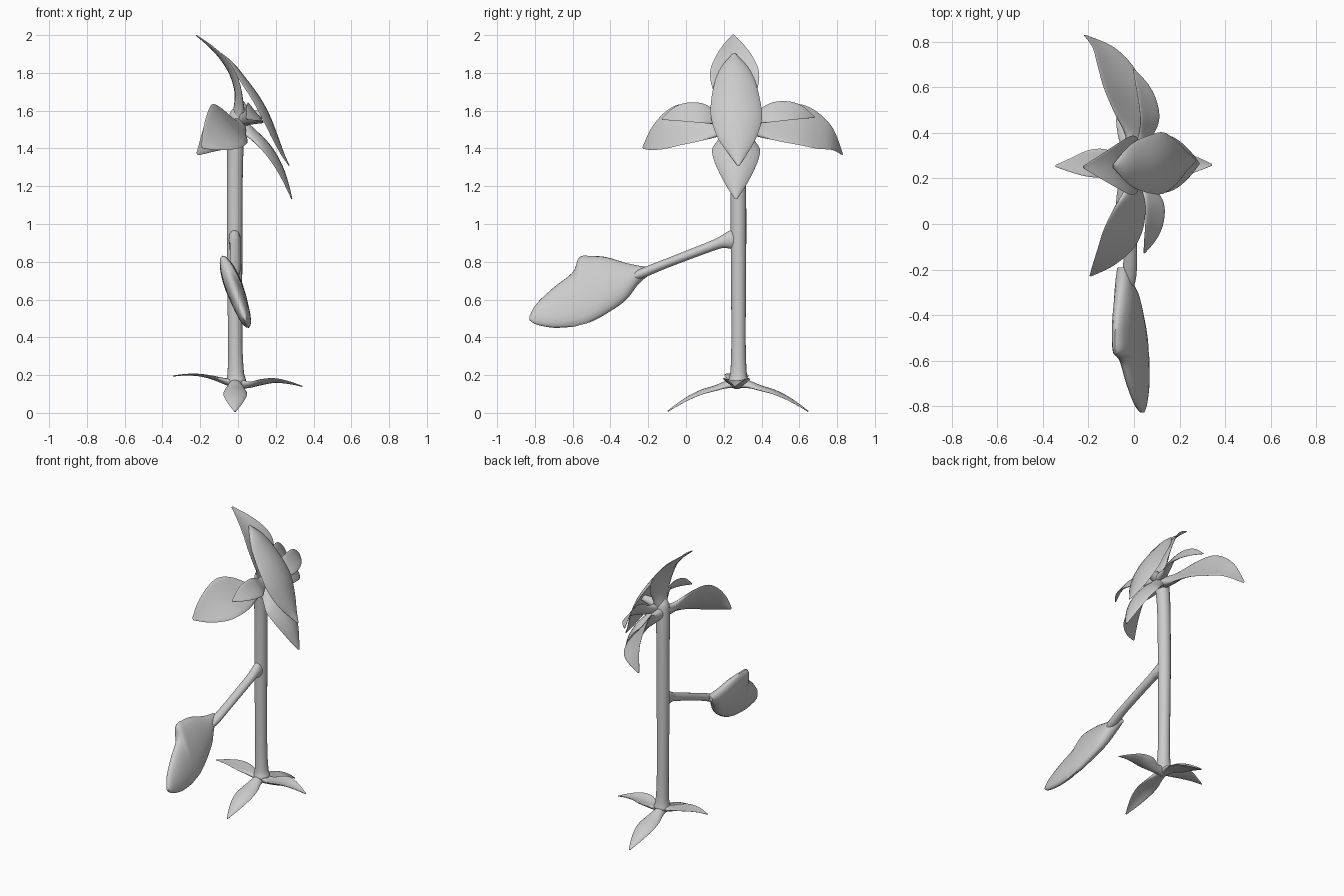
import bpy, bmesh, math
from mathutils import Vector

mat = bpy.data.materials.new("plain grey")
mat.diffuse_color = (0.6, 0.6, 0.6, 1)


def spline(stations, steps):
    """Catmull-Rom through (x, y, z, half width, half thickness) stations."""
    s = [stations[0]] + list(stations) + [stations[-1]]
    out = []
    for i in range(1, len(s) - 2):
        for k in range(steps):
            t = k / steps
            out.append([0.5 * (2 * b + (c - a) * t + (2 * a - 5 * b + 4 * c - d) * t * t
                               + (3 * b - a - 3 * c + d) * t ** 3)
                        for a, b, c, d in zip(*s[i - 1:i + 3])])
    return out + [list(stations[-1])]


def loft(name, stations, across, cup=0.0, steps=5, sides=20):
    """Sweep an ellipse along the stations; cup bends its edges off the spine."""
    rows = spline(stations, steps)
    pts = [Vector(r[:3]) for r in rows]
    w_dir = Vector(across).normalized()
    bm = bmesh.new()
    rings = []
    for i, r in enumerate(rows):
        tangent = pts[min(i + 1, len(pts) - 1)] - pts[max(i - 1, 0)]
        n = tangent.cross(w_dir).normalized()
        w, th = max(r[3], 0.002), max(r[4], 0.002)
        ring = []
        for k in range(sides):
            a = 2 * math.pi * k / sides
            u, v = math.cos(a), math.sin(a)
            ring.append(bm.verts.new(pts[i] + w_dir * w * u + n * (th * v + cup * w * u * u)))
        rings.append(ring)
    for a, b in zip(rings, rings[1:]):
        for k in range(sides):
            j = (k + 1) % sides
            bm.faces.new((a[k], a[j], b[j], b[k]))
    bm.faces.new(rings[0])
    bm.faces.new(rings[-1])
    bmesh.ops.recalc_face_normals(bm, faces=bm.faces)
    me = bpy.data.meshes.new(name)
    bm.to_mesh(me)
    bm.free()
    me.materials.append(mat)
    ob = bpy.data.objects.new(name, me)
    bpy.context.collection.objects.link(ob)
    bpy.context.view_layer.objects.active = ob
    ob.select_set(True)
    bpy.ops.object.shade_smooth_by_angle(angle=math.radians(60))
    ob.select_set(False)
    return ob


# Stem, flaring a little at the foot
loft("stem", [(-0.01, 0.275, 0.135, 0.02, 0.02), (-0.01, 0.276, 0.165, 0.052, 0.052),
              (-0.012, 0.278, 0.22, 0.043, 0.043),
              (-0.015, 0.278, 0.4, 0.038, 0.038), (-0.018, 0.278, 0.9, 0.041, 0.041),
              (-0.016, 0.276, 1.3, 0.042, 0.042), (-0.01, 0.27, 1.48, 0.045, 0.045),
              (0.0, 0.265, 1.58, 0.045, 0.045), (0.0, 0.265, 1.63, 0.01, 0.01)], (0, 1, 0))

# Side branch running into its broad notched leaf
loft("branch", [(-0.018, 0.27, 0.925, 0.03, 0.05), (-0.018, 0.235, 0.915, 0.032, 0.048),
                (-0.016, 0.195, 0.905, 0.03, 0.034),
                (-0.015, 0.14, 0.885, 0.029, 0.027), (-0.015, -0.1, 0.793, 0.029, 0.024),
                (-0.02, -0.23, 0.74, 0.03, 0.025), (-0.025, -0.3, 0.71, 0.015, 0.015)], (1, 0, 0))
edges = [(-0.19, 0.735, 0.77), (-0.25, 0.685, 0.778), (-0.32, 0.595, 0.795), (-0.42, 0.525, 0.825),
         (-0.5, 0.482, 0.832), (-0.565, 0.463, 0.825), (-0.6, 0.455, 0.745),
         (-0.7, 0.45, 0.665), (-0.79, 0.467, 0.58), (-0.828, 0.49, 0.515)]
depth = [0.022, 0.036, 0.045, 0.048, 0.047, 0.044, 0.041, 0.035, 0.022, 0.008]
leaf = []
for (y, lo, hi), d in zip(edges, depth):
    z = (lo + hi) / 2
    leaf.append((-0.012 + (0.64 - z) * 0.35, y, z, (hi - lo) / 2 * 1.06, d))
loft("stem_leaf", leaf, (-0.35, 0, 0.94))

# Four leaves around the foot
for name, sign in (("front", -1), ("back", 1)):
    loft("foot_leaf_" + name,
         [(-0.015, 0.275 + sign * d, z, w, t) for d, z, w, t in
          ((0, 0.16, 0.03, 0.03), (0.06, 0.15, 0.04, 0.02), (0.12, 0.133, 0.056, 0.013),
           (0.19, 0.115, 0.063, 0.009),
           (0.26, 0.083, 0.052, 0.007), (0.32, 0.045, 0.03, 0.005), (0.372, 0.008, 0.004, 0.003))],
         (sign, 0, 0), cup=0.25)
loft("foot_leaf_left", [(0, 0.27, 0.155, 0.035, 0.03), (-0.06, 0.27, 0.165, 0.038, 0.018),
     (-0.14, 0.268, 0.188, 0.062, 0.01), (-0.21, 0.265, 0.2, 0.056, 0.006),
     (-0.28, 0.258, 0.202, 0.03, 0.004), (-0.345, 0.255, 0.195, 0.004, 0.003)], (0, 1, 0), cup=-0.1)
loft("foot_leaf_right", [(0, 0.27, 0.155, 0.035, 0.03), (0.06, 0.27, 0.148, 0.042, 0.016),
     (0.13, 0.268, 0.158, 0.07, 0.01), (0.2, 0.265, 0.165, 0.06, 0.006),
     (0.28, 0.262, 0.155, 0.03, 0.004), (0.342, 0.26, 0.14, 0.004, 0.003)], (0, 1, 0), cup=0.3)

# Flower: upright, hanging and front petals
loft("upper_petal", [(0, 0.265, 1.54, 0.04, 0.04), (0.005, 0.262, 1.62, 0.07, 0.028),
     (-0.005, 0.26, 1.7, 0.115, 0.014), (-0.035, 0.257, 1.79, 0.13, 0.009),
     (-0.085, 0.255, 1.87, 0.1, 0.007), (-0.15, 0.252, 1.94, 0.055, 0.005),
     (-0.222, 0.25, 2.0, 0.006, 0.003)], (0, 1, 0), cup=-0.2)
loft("lower_petal", [(0, 0.265, 1.53, 0.04, 0.04), (0.07, 0.265, 1.485, 0.08, 0.026),
     (0.145, 0.265, 1.43, 0.125, 0.013), (0.2, 0.265, 1.36, 0.118, 0.009),
     (0.24, 0.265, 1.28, 0.088, 0.007), (0.267, 0.265, 1.2, 0.048, 0.005),
     (0.285, 0.265, 1.132, 0.006, 0.003)], (0, 1, 0), cup=-0.32)
loft("front_petal", [(-0.09, 0.255, 1.903, 0.008, 0.003), (-0.03, 0.257, 1.85, 0.065, 0.006),
     (0.03, 0.26, 1.775, 0.105, 0.008), (0.105, 0.263, 1.67, 0.13, 0.01),
     (0.16, 0.268, 1.57, 0.134, 0.01), (0.205, 0.27, 1.46, 0.1, 0.008),
     (0.24, 0.275, 1.37, 0.045, 0.006), (0.27, 0.278, 1.31, 0.006, 0.003)], (0, 1, 0), cup=-0.25)
loft("front_petal_stalk", [(0, 0.265, 1.55, 0.045, 0.045), (0.07, 0.265, 1.57, 0.032, 0.03),
     (0.15, 0.265, 1.585, 0.025, 0.02)], (0, 1, 0))

# Flower: broad outer and narrow inner petals on each side
for name, sign, stretch, tip in (("front", -1, 1.0, 1.405), ("back", 1, 1.13, 1.37)):
    outer = [(0, 0, 1.53, 0.04, 0.04), (0, 0.1, 1.505, 0.055, 0.026),
             (-0.028, 0.2, 1.518, 0.112, 0.014), (-0.058, 0.29, 1.518, 0.138, 0.01),
             (-0.09, 0.37, 1.49, 0.125, 0.008), (-0.14, 0.445, 1.447, 0.075, 0.006),
             (-0.19 * stretch, 0.495, tip, 0.008, 0.003)]
    loft("outer_side_petal_" + name,
         [(x, 0.268 + sign * d * stretch, z, w, t) for x, d, z, w, t in outer],
         (-0.62, 0, 0.78), cup=0.1 * sign)
    inner = [(0.02, 0, 1.55, 0.035, 0.035), (0.055, 0.1, 1.56, 0.042, 0.02),
             (0.085, 0.18, 1.582, 0.066, 0.011), (0.085, 0.26, 1.588, 0.064, 0.008),
             (0.07, 0.33, 1.58, 0.045, 0.006), (0.045, 0.395, 1.555, 0.005, 0.003)]
    shift = 0.035 if sign > 0 else 0
    loft("inner_side_petal_" + name,
         [(x - shift * d / 0.3, 0.268 + sign * d * (1 + 0.04 * (sign > 0)), z + shift * d * 0.8, w, t)
          for x, d, z, w, t in inner], (-0.62, 0, 0.78), cup=0.1 * sign)
